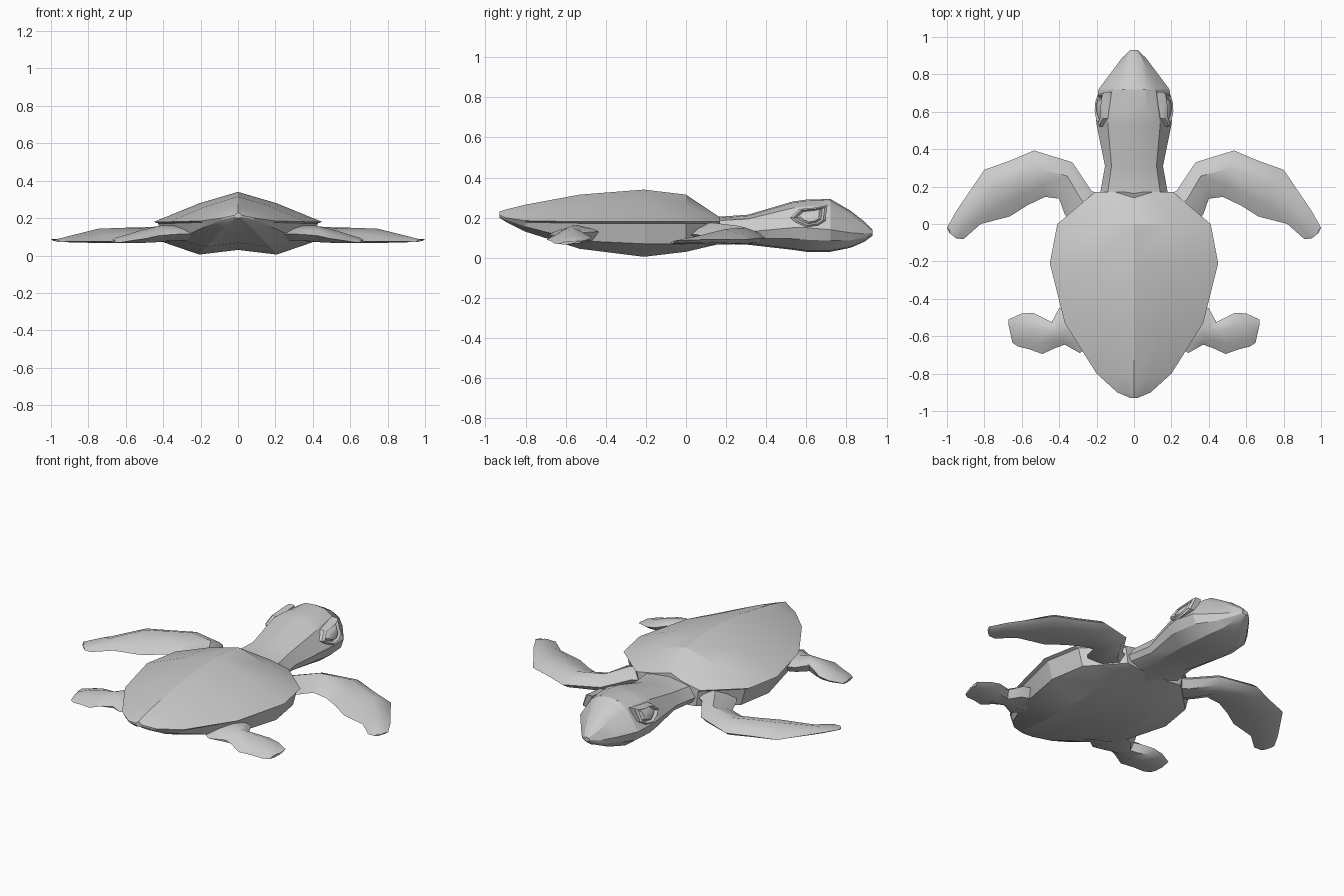
import bpy, bmesh
from mathutils import Vector


def finish(name, bm, mirror=False, angle=0.5):
    bmesh.ops.remove_doubles(bm, verts=bm.verts, dist=0.0005)
    bmesh.ops.recalc_face_normals(bm, faces=bm.faces)
    me = bpy.data.meshes.new(name)
    bm.to_mesh(me)
    bm.free()
    ob = bpy.data.objects.new(name, me)
    bpy.context.collection.objects.link(ob)
    if mirror:
        ob.modifiers.new("Mirror", 'MIRROR').use_clip = False
    bpy.ops.object.select_all(action='DESELECT')
    ob.select_set(True)
    bpy.context.view_layer.objects.active = ob
    bpy.ops.object.shade_smooth_by_angle(angle=angle)
    return ob


def loft(rings):
    bm = bmesh.new()
    vs = [[bm.verts.new(p) for p in r] for r in rings]
    n = len(vs[0])
    for a, b in zip(vs, vs[1:]):
        for i in range(n):
            j = (i + 1) % n
            bm.faces.new((a[i], a[j], b[j], b[i]))
    bm.faces.new(vs[0])
    bm.faces.new(vs[-1])
    return bm


def both_sides(half):
    # half profile runs from top centre to bottom centre
    return half + [(-x, y, z) for x, y, z in half[-2:0:-1]]


# Shell and belly: y, rim half-width, ridge z, rim z, belly edge z, belly low z
shell = [(-0.93, 0.02, 0.23, 0.215, 0.205, 0.20),
         (-0.90, 0.09, 0.24, 0.20, 0.19, 0.18),
         (-0.80, 0.20, 0.265, 0.185, 0.155, 0.13),
         (-0.53, 0.37, 0.315, 0.18, 0.085, 0.045),
         (-0.21, 0.45, 0.34, 0.18, 0.07, 0.005),
         (0.00, 0.41, 0.315, 0.18, 0.07, 0.03),
         (0.17, 0.21, 0.215, 0.18, 0.08, 0.07)]
rings = []
for y, w, top, rim, edge, low in shell:
    yc = y - 0.03 if y > 0.1 else y
    rings.append(both_sides([
        (0, yc, top), (w * 0.46, y, rim + (top - rim) * 0.62), (w, y, rim),
        (w * 0.95, y, rim - 0.008), (w * 0.88, y, edge),
        (w * 0.46, y, low), (0, y, low + 0.025 * min(1, w / 0.4))]))
finish("shell", loft(rings), angle=0.35)

# Neck and head: y, half-width, flat top half-width, top z, cheek z, bottom z
head = [(0.05, 0.19, 0.14, 0.20, 0.13, 0.07),
        (0.17, 0.18, 0.14, 0.205, 0.13, 0.07),
        (0.31, 0.155, 0.12, 0.215, 0.13, 0.065),
        (0.53, 0.20, 0.14, 0.28, 0.15, 0.04),
        (0.60, 0.207, 0.13, 0.29, 0.15, 0.03),
        (0.72, 0.19, 0.115, 0.293, 0.14, 0.03),
        (0.82, 0.115, 0.07, 0.235, 0.125, 0.05),
        (0.89, 0.062, 0.04, 0.18, 0.12, 0.08),
        (0.93, 0.02, 0.014, 0.14, 0.125, 0.11)]
rings = []
for y, w, tw, top, mid, bot in head:
    rings.append(both_sides([
        (0, y, top), (tw * 0.55, y, top - 0.006),
        (tw, y, top - (top - mid) * 0.25), (w, y, mid),
        (w * 0.9, y, mid - (mid - bot) * 0.5),
        (w * 0.55, y, bot + 0.006), (0, y, bot)]))
finish("head_and_neck", loft(rings), angle=0.4)

# Eyes: raised angular lid, sunken socket and a bulging centre
outline = [(0.52, 0.20), (0.565, 0.243), (0.64, 0.25), (0.705, 0.262),
           (0.695, 0.185), (0.66, 0.162), (0.60, 0.153), (0.545, 0.178)]
cy, cz = 0.625, 0.205


def eye_ring(scale, out):
    pts = []
    for y, z in outline:
        py, pz = cy + (y - cy) * scale, cz + (z - cz) * scale
        pts.append((0.177 - 0.4 * (pz - cz) - 0.06 * max(0, py - 0.64) + out,
                    py, pz))
    return pts


finish("eye", loft([eye_ring(s, o) for s, o in
                    ((1.0, -0.03), (1.0, 0.006), (0.84, 0.016), (0.68, 0.002),
                     (0.5, 0.014), (0.2, 0.018))]), mirror=True)


def flipper(name, stations):
    # lead x, lead y, trail x, trail y, edge z, top z, bottom z
    rings = []
    for lx, ly, tx, ty, edge, top, bot in stations:
        a, b = Vector((lx, ly, 0)), Vector((tx, ty, 0))

        def at(t, z):
            p = a.lerp(b, t)
            return (p.x, p.y, z)
        rings.append([at(0, edge + 0.01), at(0.12, edge * 0.4 + top * 0.6),
                      at(0.38, top), at(0.75, edge * 0.5 + top * 0.5),
                      at(1, edge - 0.004), at(0.6, bot), at(0.15, bot + 0.006)])
    finish(name, loft(rings), mirror=True, angle=0.7)


flipper("front_flipper", [
    (0.14, 0.13, 0.30, -0.03, 0.12, 0.17, 0.08),
    (0.23, 0.18, 0.37, 0.05, 0.12, 0.175, 0.08),
    (0.33, 0.33, 0.40, 0.135, 0.105, 0.16, 0.075),
    (0.535, 0.393, 0.475, 0.145, 0.09, 0.15, 0.068),
    (0.66, 0.34, 0.57, 0.10, 0.085, 0.148, 0.066),
    (0.80, 0.29, 0.665, 0.04, 0.08, 0.143, 0.066),
    (0.95, 0.07, 0.82, 0.00, 0.08, 0.105, 0.07),
    (1.00, -0.02, 0.91, -0.08, 0.078, 0.088, 0.072),
    (0.985, -0.05, 0.95, -0.078, 0.077, 0.083, 0.072)])

flipper("rear_flipper", [
    (0.32, -0.42, 0.22, -0.64, 0.12, 0.16, 0.08),
    (0.40, -0.45, 0.29, -0.69, 0.12, 0.16, 0.08),
    (0.44, -0.525, 0.37, -0.645, 0.115, 0.16, 0.075),
    (0.48, -0.505, 0.425, -0.665, 0.11, 0.15, 0.07),
    (0.54, -0.475, 0.49, -0.695, 0.095, 0.135, 0.068),
    (0.60, -0.478, 0.56, -0.67, 0.085, 0.115, 0.068),
    (0.67, -0.51, 0.62, -0.655, 0.075, 0.095, 0.066),
    (0.67, -0.545, 0.65, -0.635, 0.073, 0.082, 0.066)])
